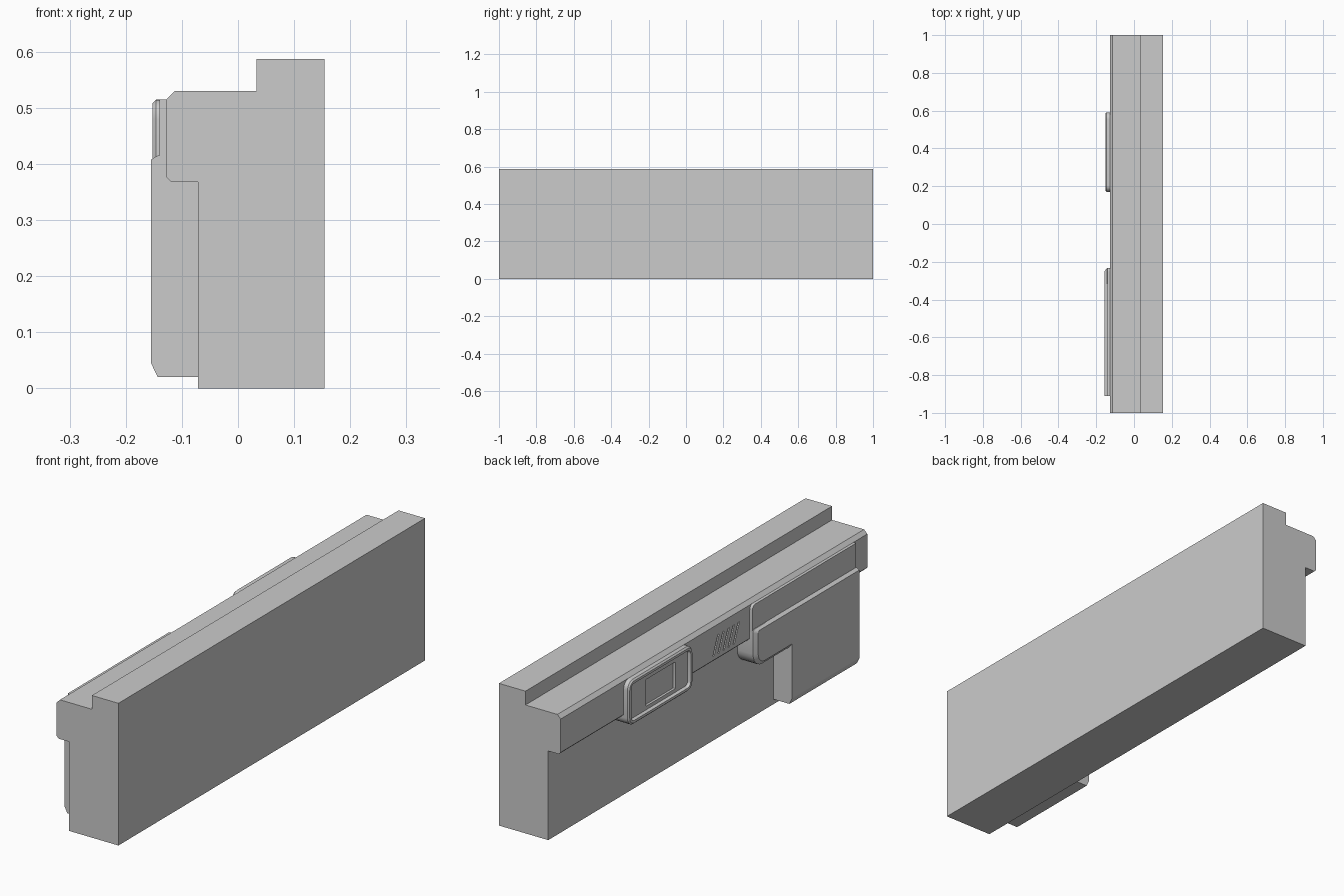
import bpy, bmesh, math
from mathutils import Vector

if "Cube" in bpy.data.objects:
    bpy.data.objects.remove(bpy.data.objects["Cube"])


def outline(corners, seg=6):
    """Closed 2D outline from (u, v, radius) corners; radius rounds the corner."""
    pts = []
    for i, (u, v, r) in enumerate(corners):
        c = Vector((u, v))
        if r == 0:
            pts.append(c)
            continue
        a = (Vector(corners[i - 1][:2]) - c).normalized()
        b = (Vector(corners[(i + 1) % len(corners)][:2]) - c).normalized()
        for k in range(seg + 1):
            t = k / seg * math.pi / 2
            pts.append(c + a * r * (1 - math.sin(t)) + b * r * (1 - math.cos(t)))
    return pts


def rect(y0, y1, z0, z1, r):
    return outline([(y0, z0, r), (y1, z0, r), (y1, z1, r), (y0, z1, r)])


def loft(name, layers, axis="x"):
    """Skin a stack of equal-count outlines (position, points) and cap both ends."""
    bm = bmesh.new()
    rings = []
    for d, pts in layers:
        rings.append([bm.verts.new((d, p[0], p[1]) if axis == "x" else (p[0], d, p[1]))
                      for p in pts])
    n = len(rings[0])
    for a, b in zip(rings, rings[1:]):
        for i in range(n):
            j = (i + 1) % n
            bm.faces.new((a[i], a[j], b[j], b[i]))
    bm.faces.new(rings[0])
    bm.faces.new(rings[-1])
    bmesh.ops.recalc_face_normals(bm, faces=bm.faces)
    me = bpy.data.meshes.new(name)
    bm.to_mesh(me)
    bm.free()
    ob = bpy.data.objects.new(name, me)
    bpy.context.collection.objects.link(ob)
    return ob


def smooth(ob):
    bpy.ops.object.select_all(action="DESELECT")
    ob.select_set(True)
    bpy.context.view_layer.objects.active = ob
    bpy.ops.object.shade_smooth_by_angle(angle=math.radians(25))


# Main body: stepped profile run along the full length
profile = [(-0.071, 0), (0.154, 0), (0.154, 0.587), (0.033, 0.587), (0.033, 0.53),
           (-0.113, 0.53), (-0.128, 0.515), (-0.128, 0.377), (-0.119, 0.368), (-0.071, 0.368)]
body = loft("body", [(-1, profile), (1, profile)], "y")

# Slanted grip grooves cut into the overhang
for i in range(5):
    y = 0.008 - 0.033 * i
    slot = [(y, 0.393), (y - 0.009, 0.393), (y - 0.042, 0.472), (y - 0.033, 0.472)]
    cutter = loft("groove_cutter", [(-0.14, slot), (-0.123, slot)])
    cutter.hide_render = True
    cutter.hide_viewport = False
    cutter.display_type = "WIRE"
    mod = body.modifiers.new("groove", "BOOLEAN")
    mod.operation = "DIFFERENCE"
    mod.solver = "EXACT"
    mod.object = cutter

# Bake the grooves and drop the cutters
bpy.context.view_layer.update()
dg = bpy.context.evaluated_depsgraph_get()
cut_mesh = bpy.data.meshes.new_from_object(body.evaluated_get(dg))
body.modifiers.clear()
body.data = cut_mesh
for ob in [o for o in bpy.data.objects if o.name.startswith("groove_cutter")]:
    bpy.data.objects.remove(ob)


# Latch: rounded frame with a recess and a deeper window
def latch_ring(d, r):
    return rect(0.17 + d, 0.59 - d, 0.33 + d, 0.515 - d, r)


window = rect(0.27, 0.46, 0.365, 0.475, 0.002)
smooth(loft("latch_frame", [
    (-0.06, latch_ring(0, 0.035)), (-0.146, latch_ring(0, 0.035)),
    (-0.152, latch_ring(0.006, 0.029)), (-0.152, latch_ring(0.016, 0.019)),
    (-0.14, latch_ring(0.02, 0.015)), (-0.14, window), (-0.13, window)]))

# Thin upper plate of the cover
plate = outline([(-0.91, 0.40, 0), (-0.233, 0.40, 0), (-0.233, 0.515, 0.02), (-0.91, 0.515, 0)])
smooth(loft("cover_plate", [(-0.11, plate), (-0.14, plate)]))


# Thick L-shaped cover with a leg reaching down, chamfered at the front
def cover_ring(bottom, side, top, r):
    return outline([(-0.91, 0.02 + bottom, 0), (-0.47, 0.02 + bottom, 0),
                    (-0.47, 0.255 + side, 0), (-0.233 - side, 0.255 + side, r),
                    (-0.233 - side, 0.415 - top, 0.012), (-0.91, 0.415 - top, 0)])


smooth(loft("cover_leg", [(-0.06, cover_ring(0, 0, 0, 0.06)),
                          (-0.143, cover_ring(0, 0, 0, 0.06)),
                          (-0.155, cover_ring(0.025, 0.016, 0.007, 0.044))]))
smooth(body)
